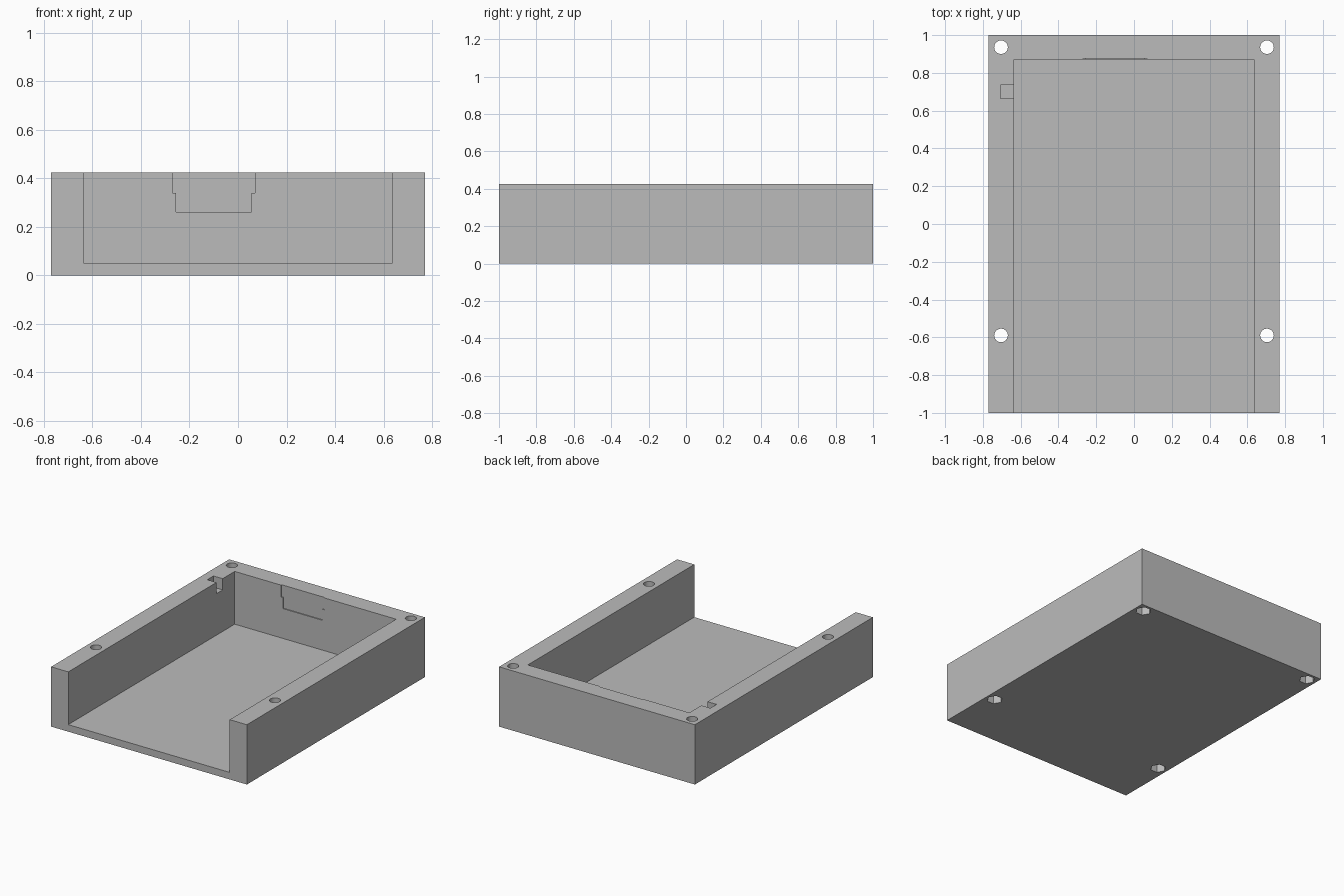
import bpy
import math

cube = bpy.data.objects.get("Cube")
if cube:
    bpy.data.objects.remove(cube, do_unlink=True)

WIDTH, LENGTH, HEIGHT = 1.54, 2.0, 0.425
INNER, BACK, FLOOR = 0.635, 0.87, 0.05
ABOVE = HEIGHT + 0.1

grey = bpy.data.materials.new("plain grey")
grey.use_nodes = True
grey.diffuse_color = (0.5, 0.5, 0.5, 1)
grey.node_tree.nodes["Principled BSDF"].inputs["Base Color"].default_value = (0.5, 0.5, 0.5, 1)


def box(name, x, y, z):
    """Box between the given (low, high) limits on each axis."""
    bpy.ops.mesh.primitive_cube_add(size=1, location=[sum(r) / 2 for r in (x, y, z)])
    obj = bpy.context.object
    obj.name = name
    obj.scale = [r[1] - r[0] for r in (x, y, z)]
    bpy.ops.object.transform_apply(location=True, rotation=True, scale=True)
    return obj


def prism(name, sides, radius, x, y, z, turn=0):
    """Upright cylinder or prism between two heights."""
    bpy.ops.mesh.primitive_cylinder_add(
        vertices=sides, radius=radius, depth=z[1] - z[0],
        location=(x, y, sum(z) / 2), rotation=(0, 0, turn))
    bpy.context.object.name = name
    return bpy.context.object


def cut(body, cutter):
    cutter.hide_render = True
    mod = body.modifiers.new("cut", "BOOLEAN")
    mod.operation = "DIFFERENCE"
    mod.solver = "EXACT"
    mod.object = cutter
    bpy.context.view_layer.objects.active = body
    bpy.ops.object.modifier_apply(modifier=mod.name)
    bpy.data.objects.remove(cutter, do_unlink=True)


# Solid block
tray = box("open_tray", (-WIDTH / 2, WIDTH / 2), (-LENGTH / 2, LENGTH / 2), (0, HEIGHT))
tray.data.materials.append(grey)

# Main channel, open at the top and front
cut(tray, box("channel_cutter", (-INNER, INNER), (-LENGTH / 2 - 0.1, BACK), (FLOOR, ABOVE)))

# Small cable notch in the right wall
cut(tray, box("notch_cutter", (-0.707, -INNER + 0.05), (0.665, 0.735), (0.345, ABOVE)))

# Shallow stepped recess in the back wall
cut(tray, box("wide_recess_cutter", (-0.27, 0.07), (BACK - 0.05, BACK + 0.007), (0.34, ABOVE)))
cut(tray, box("narrow_recess_cutter", (-0.255, 0.055), (BACK - 0.05, BACK + 0.007), (0.262, ABOVE)))

# Screw holes with hexagonal nut pockets underneath
for x in (-0.704, 0.704):
    for y in (-0.59, 0.936):
        cut(tray, prism("screw_cutter", 32, 0.036, x, y, (-0.1, ABOVE)))
        cut(tray, prism("nut_cutter", 6, 0.052, x, y, (-0.1, 0.08), math.radians(30)))
